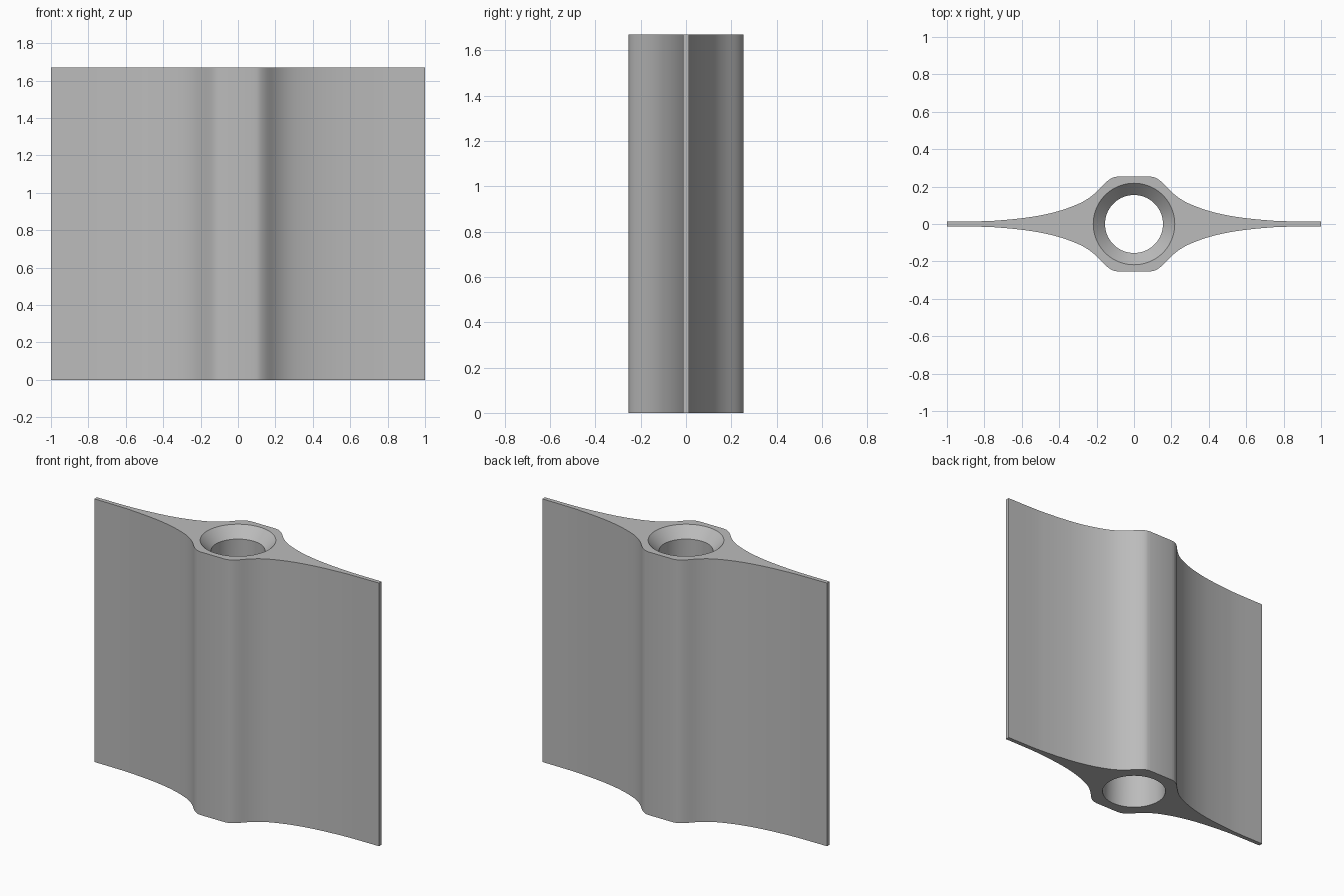
import bpy, bmesh, math
from mathutils import Vector

HEIGHT = 1.67
RING = 96

cube = bpy.data.objects.get("Cube")
if cube:
    bpy.data.objects.remove(cube, do_unlink=True)

grey = bpy.data.materials.new("plain grey")
grey.use_nodes = True
grey.diffuse_color = (0.5, 0.5, 0.5, 1)
grey.node_tree.nodes["Principled BSDF"].inputs["Base Color"].default_value = grey.diffuse_color


def smooth_path(points, steps=5):
    """Catmull-Rom curve through the points."""
    p = [Vector(q) for q in points]
    p = [2 * p[0] - p[1]] + p + [2 * p[-1] - p[-2]]
    path = []
    for a, b, c, d in zip(p, p[1:], p[2:], p[3:]):
        for i in range(steps):
            t = i / steps
            path.append(0.5 * (2 * b + (c - a) * t + (2 * a - 5 * b + 4 * c - d) * t ** 2
                               + (3 * b - a - 3 * c + d) * t ** 3))
    return path + [p[-2]]


# Quarter outline: flat hub, rounded shoulder, flare thinning out to the wing edge
quarter = smooth_path([(0.085, 0.254), (0.115, 0.247), (0.15, 0.223), (0.2, 0.172),
                       (0.25, 0.133), (0.31, 0.102), (0.4, 0.07), (0.5, 0.046),
                       (0.6, 0.031), (0.7, 0.021), (0.8, 0.015), (1, 0.013)])
half = quarter + [Vector((v.x, -v.y)) for v in reversed(quarter)]
outline = half + [-v for v in half]

bm = bmesh.new()


def loop(points, z):
    return [bm.verts.new((p[0], p[1], z)) for p in points]


def circle(radius, z):
    return loop([(radius * math.cos(math.tau * i / RING), radius * math.sin(math.tau * i / RING))
                 for i in range(RING)], z)


def wall(low, high):
    n = len(low)
    for i in range(n):
        j = (i + 1) % n
        bm.faces.new((low[i], low[j], high[j], high[i]))


def cap(outer, inner):
    edges = []
    for ring in (outer, inner):
        for a, b in zip(ring, ring[1:] + ring[:1]):
            edges.append(bm.edges.get((a, b)))
    bmesh.ops.triangle_fill(bm, edges=edges, use_beauty=True)


# Outer winged wall
bottom, top = loop(outline, 0), loop(outline, HEIGHT)
wall(bottom, top)

# Tapered bore with a countersunk mouth at the top
bore = [circle(0.19, 0), circle(0.155, HEIGHT - 0.065), circle(0.218, HEIGHT)]
for low, high in zip(bore, bore[1:]):
    wall(low, high)

# End faces around the bore
cap(bottom, bore[0])
cap(top, bore[-1])
bmesh.ops.recalc_face_normals(bm, faces=bm.faces[:])

mesh = bpy.data.meshes.new("winged_sleeve")
bm.to_mesh(mesh)
bm.free()
mesh.materials.append(grey)
sleeve = bpy.data.objects.new("winged_sleeve", mesh)
bpy.context.collection.objects.link(sleeve)

bpy.ops.object.select_all(action='DESELECT')
sleeve.select_set(True)
bpy.context.view_layer.objects.active = sleeve
bpy.ops.object.shade_smooth_by_angle(angle=math.radians(30))
